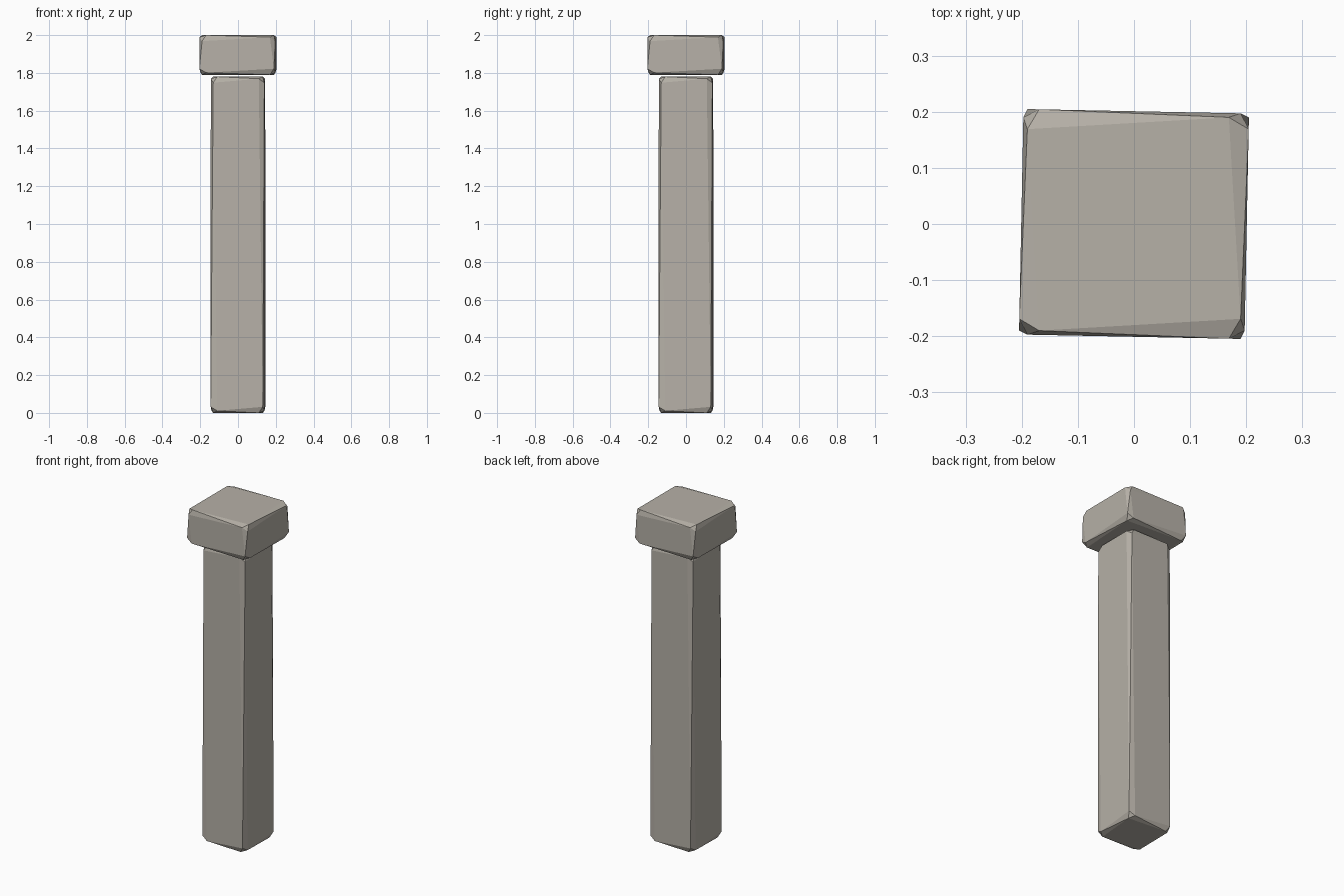
import bpy
import bmesh
from mathutils import Vector

cube = bpy.data.objects.get("Cube")
if cube:
    bpy.data.objects.remove(cube, do_unlink=True)

stone = bpy.data.materials.new("warm_grey_stone")
stone.use_nodes = True
colour = (0.47, 0.44, 0.39, 1)
stone.diffuse_color = colour
stone.node_tree.nodes["Principled BSDF"].inputs["Base Color"].default_value = colour


def worn_block(name, half_width, bottom, top, inset=0.011, twist=0.021, tilt=0.02):
    """Chamfered block whose faces are each turned a little in their own plane."""
    half = Vector((half_width, half_width, (top - bottom) / 2))
    bm = bmesh.new()
    for n in range(3):
        u, v = (n + 1) % 3, (n + 2) % 3
        a, b = half[u] - inset, half[v] - inset
        # corners slide round the face, counter-clockwise from outside
        corners = [(a - twist, b), (-a, b - twist), (twist - a, -b), (a, twist - b)]
        for side in (-1, 1):
            for cu, cv in corners:
                p = Vector()
                p[n] = side * half[n]
                p[u], p[v] = side * cu, cv
                # upright faces lean outwards towards their right edge
                if n == 0:
                    p.x += tilt * p.y
                elif n == 1:
                    p.y -= tilt * p.x
                bm.verts.new(p)
    bmesh.ops.convex_hull(bm, input=bm.verts)
    bmesh.ops.recalc_face_normals(bm, faces=bm.faces)
    mesh = bpy.data.meshes.new(name)
    bm.to_mesh(mesh)
    bm.free()
    mesh.materials.append(stone)
    obj = bpy.data.objects.new(name, mesh)
    obj.location.z = (bottom + top) / 2
    bpy.context.collection.objects.link(obj)
    return obj


# Tall square shaft and the wider block above it
worn_block("pillar_shaft", 0.142, 0, 1.78)
worn_block("pillar_cap", 0.201, 1.79, 2)
